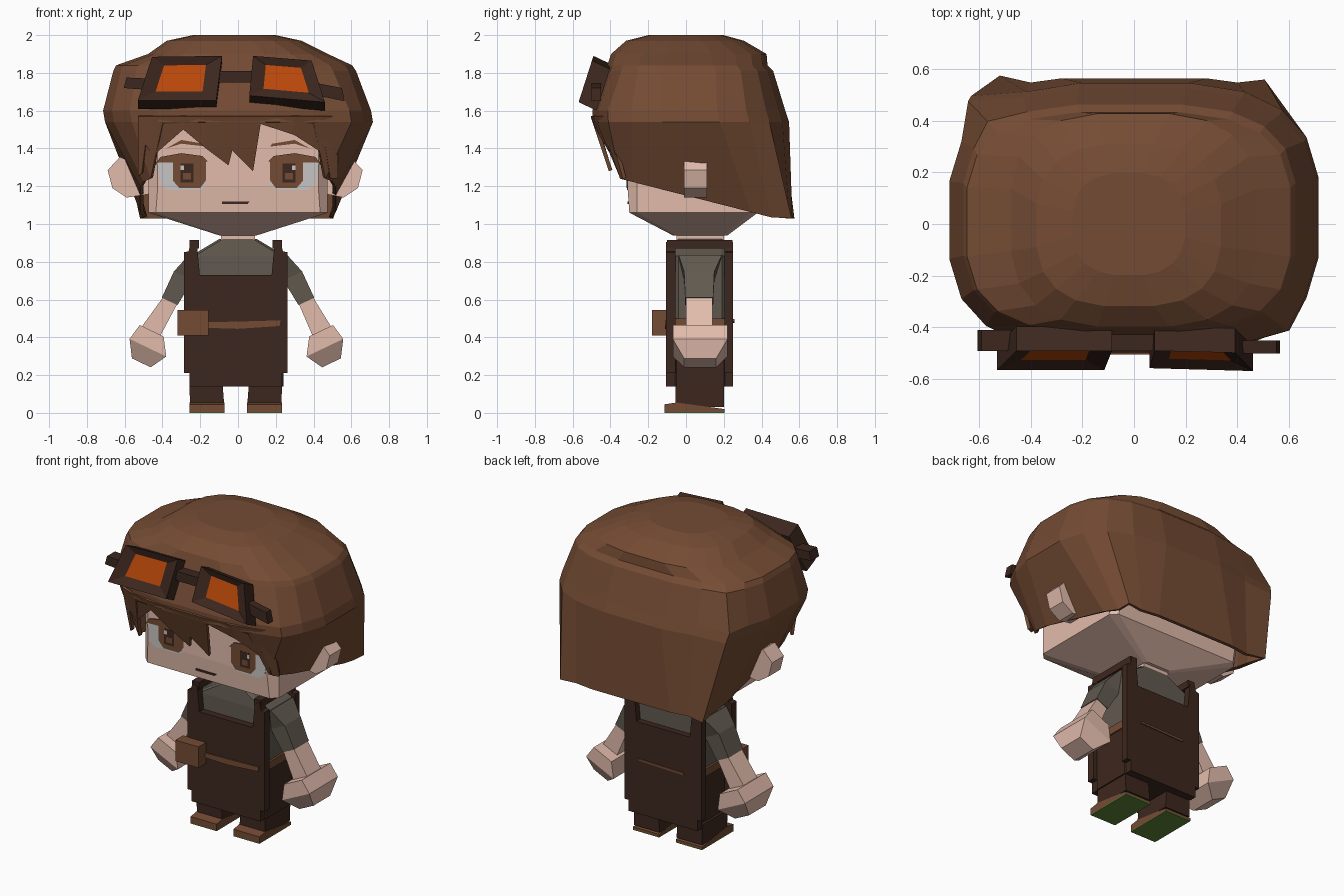
import bpy, bmesh, math
from mathutils import Vector

cube = bpy.data.objects.get("Cube")
if cube:
    bpy.data.objects.remove(cube, do_unlink=True)


def material(name, r, g, b):
    m = bpy.data.materials.new(name)
    m.use_nodes = True
    m.diffuse_color = (r, g, b, 1)
    m.node_tree.nodes["Principled BSDF"].inputs["Base Color"].default_value = (r, g, b, 1)
    return m


skin = material("skin", 0.76, 0.50, 0.41)
brown = material("warm brown", 0.175, 0.071, 0.034)
dark = material("dark leather", 0.046, 0.020, 0.013)
shirt = material("grey cloth", 0.120, 0.102, 0.079)
orange = material("orange glass", 0.50, 0.065, 0.003)
green = material("green sole", 0.11, 0.235, 0.037)
white = material("eye white", 0.57, 0.56, 0.55)


def build(name, verts, faces, mat, thick=0):
    bm = bmesh.new()
    vs = [bm.verts.new(v) for v in verts]
    for f in faces:
        bm.faces.new([vs[i] for i in f])
    bmesh.ops.recalc_face_normals(bm, faces=bm.faces)
    mesh = bpy.data.meshes.new(name)
    bm.to_mesh(mesh)
    bm.free()
    mesh.materials.append(mat)
    ob = bpy.data.objects.new(name, mesh)
    bpy.context.collection.objects.link(ob)
    if thick:
        mod = ob.modifiers.new("thickness", "SOLIDIFY")
        mod.thickness, mod.offset = thick, -1
    return ob


def loft(name, rings, mat, close_end=True, thick=0):
    n = len(rings[0])
    verts = [p for ring in rings for p in ring]
    faces = [(k * n + i, k * n + (i + 1) % n, (k + 1) * n + (i + 1) % n, (k + 1) * n + i)
             for k in range(len(rings) - 1) for i in range(n)]
    faces.append(tuple(range(n)))
    if close_end:
        faces.append(tuple(range(len(verts) - n, len(verts))))
    return build(name, verts, faces, mat, thick)


def plate(name, outline, y0, y1, mat):
    """Front outline of (x, z) points, extruded along y."""
    return loft(name, [[(x, y, z) for x, z in outline] for y in (y0, y1)], mat)


def box(name, x0, x1, y0, y1, z0, z1, mat):
    return plate(name, [(x0, z0), (x1, z0), (x1, z1), (x0, z1)], y0, y1, mat)


def chamfered(z, hx, y0, y1, c):
    """Rectangle ring with cut corners."""
    return [(-hx + c, y0, z), (hx - c, y0, z), (hx, y0 + c, z), (hx, y1 - c, z),
            (hx - c, y1, z), (-hx + c, y1, z), (-hx, y1 - c, z), (-hx, y0 + c, z)]


BACK_LEFT, BACK_RIGHT, FRONT_LEFT = 2, 7, 17


def oval(z, x0, x1, y0, y1, n, corners={}, count=20):
    """Squarish oval ring; corners maps a corner point to its outward scale."""
    ring = []
    for i in range(count):
        t = math.tau * (i + 0.5) / count
        c, s = math.cos(t), math.sin(t)
        x = (x0 + x1) / 2 + (x1 - x0) / 2 * math.copysign(abs(c) ** (2 / n), c)
        y = (y0 + y1) / 2 + (y1 - y0) / 2 * math.copysign(abs(s) ** (2 / n), s)
        k = corners.get(i, 1)
        ring.append((x * k, y * k, z))
    return ring


# Head and neck
loft("head", [chamfered(0.94, 0.10, -0.07, 0.22, 0.02), chamfered(1.06, 0.475, -0.30, 0.38, 0.04),
              chamfered(1.2, 0.475, -0.31, 0.42, 0.05), chamfered(1.7, 0.475, -0.31, 0.4, 0.05)], skin)
box("neck", -0.09, 0.09, -0.05, 0.20, 0.88, 0.97, skin)

# Hair cap, open below, with a hem that drops to the back
hem = []
for x, y, z in oval(0, -0.52, 0.52, -0.40, 0.565, 6, {BACK_LEFT: 1.09, BACK_RIGHT: 1.12}):
    if y < -0.34 and abs(x) < 0.45:
        hem.append((x, -0.47, 1.53))
    else:
        hem.append((x, y, max(1.03, 1.25 - 0.255 * (y + 0.39))))
loft("hair_cap", [oval(2.0, -0.24, 0.20, -0.20, 0.20, 2.6), oval(1.97, -0.38, 0.34, -0.32, 0.31, 2.8),
                  oval(1.90, -0.48, 0.48, -0.40, 0.43, 3), oval(1.84, -0.65, 0.61, -0.42, 0.435, 3.2),
                  oval(1.81, -0.665, 0.63, -0.43, 0.465, 3.2, {BACK_RIGHT: 1.05}),
                  oval(1.60, -0.72, 0.71, -0.50, 0.53, 3, {BACK_RIGHT: 1.12, FRONT_LEFT: 1.05}),
                  oval(1.54, -0.71, 0.72, -0.50, 0.55, 3, {BACK_RIGHT: 1.12, FRONT_LEFT: 1.05}),
                  hem], brown, close_end=False, thick=0.02)

# Jagged fringe following the front of the hair cap
tips = [(-.53, 1.25), (-.51, 1.27), (-.49, 1.42), (-.45, 1.36), (-.29, 1.50), (-.17, 1.40),
        (-.05, 1.31), (-.03, 1.39), (.08, 1.28), (.12, 1.53), (.30, 1.47), (.44, 1.38),
        (.46, 1.42), (.49, 1.24), (.53, 1.24)]


def fringe_point(x, z):
    depth = 0.505 - 0.33 * (1.57 - z)
    return (x, -depth * (1 - (abs(x) / 0.72) ** 3) ** (1 / 3), z)


rows = [fringe_point(x, 1.57) for x, z in tips] + [fringe_point(x, z) for x, z in tips]
k = len(tips)
build("fringe", rows, [(i, k + i, k + i + 1, i + 1) for i in range(k - 1)], brown, 0.02)

# Goggles: tilted frames with recessed glass
frames = {"right": [(-.455, 1.885), (-.085, 1.89), (-.115, 1.655), (-.53, 1.655)],
          "left": [(.08, 1.89), (.39, 1.865), (.46, 1.645), (.06, 1.68)]}
for side, quad in frames.items():
    front = [Vector((x, -0.49 - 0.32 * (1.89 - z), z)) for x, z in quad]
    mid = sum(front, Vector()) / 4
    back = [p + Vector((0, 0.095, -0.045)) for p in front]
    inner = [mid + (p - mid) * 0.6 + Vector((0, 0.025, 0)) for p in front]
    goggle = loft("goggle_" + side, [back, front, inner], dark)
    goggle.data.materials.append(orange)
    goggle.data.polygons[len(goggle.data.polygons) - 1].material_index = 1
box("goggle_bridge", -0.10, 0.08, -0.49, -0.41, 1.75, 1.81, dark)
plate("goggle_strap_right", [(-.605, 1.72), (-.48, 1.71), (-.47, 1.77), (-.59, 1.775)], -0.49, -0.41, dark)
plate("goggle_strap_left", [(.42, 1.68), (.565, 1.65), (.55, 1.72), (.42, 1.745)], -0.50, -0.45, dark)

# Ears, eyes and brows, mirrored
for s, side in ((-1, "right"), (1, "left")):
    def part(name, pts, y0, y1, mat):
        plate(name + "_" + side, [(s * x, z) for x, z in pts], y0, y1, mat)

    def strip(name, x0, x1, z0, z1, y, mat):
        part(name, [(x0, z0), (x1, z0), (x1, z1), (x0, z1)], y, -0.309, mat)

    out = 0.03 if s < 0 else 0.0
    part("ear", [(.46, 1.16), (.56 + out, 1.14), (.635 + out, 1.19), (.66 + out, 1.285),
                 (.595 + out, 1.355), (.48, 1.29)], -0.01, 0.11, skin)
    part("eye_white", [(.17, 1.20), (.21, 1.18), (.37, 1.18), (.41, 1.21), (.43, 1.33), (.17, 1.33)],
         -0.313, -0.309, white)
    part("iris", [(.17, 1.23), (.20, 1.19), (.31, 1.19), (.345, 1.23), (.345, 1.34), (.17, 1.34)],
         -0.314, -0.309, brown)
    strip("pupil", 0.235, 0.305, 1.22, 1.32, -0.315, dark)
    strip("iris_glow", 0.25, 0.29, 1.235, 1.27, -0.316, brown)
    strip("eye_glint", 0.285, 0.305, 1.285, 1.31, -0.317, white)
    part("eyelash", [(.16, 1.33), (.42, 1.325), (.445, 1.31), (.41, 1.355), (.30, 1.375), (.19, 1.36)],
         -0.318, -0.309, brown)
    part("eyebrow", [(.17, 1.41), (.30, 1.425), (.38, 1.40), (.30, 1.445), (.18, 1.425)],
         -0.315, -0.309, brown)
plate("mouth", [(-.085, 1.105), (.05, 1.105), (.06, 1.118), (-.085, 1.118)], -0.309, -0.301, dark)

# Shirt
loft("shirt", [chamfered(0.92, 0.10, -0.05, 0.20, 0.02), chamfered(0.83, 0.25, -0.06, 0.21, 0.02),
               chamfered(0.45, 0.23, -0.06, 0.21, 0.02)], shirt)

# Overall panels, front and back, with a neckline notch
MID = -0.012
half = [(.245, .14), (.245, .21), (.275, .21), (.275, .85), (.25, .855), (.238, .905), (.205, .89), (.19, .73)]
panel = [(MID + x, z) for x, z in half] + [(MID - x, z) for x, z in reversed(half)]
plate("overall_front", panel, -0.105, -0.055, dark)
plate("overall_back", panel, 0.205, 0.25, dark)
loft("trousers", [chamfered(0.48, 0.24, -0.06, 0.21, 0.01), chamfered(0.14, 0.24, -0.06, 0.21, 0.01)], dark)


def arm_section(s, x, z, w, y0, y1):
    u, v = 0.9 * w, 0.43 * w
    return [(s * (x - u), y0, z - v), (s * (x + u), y0, z + v),
            (s * (x + u), y1, z + v), (s * (x - u), y1, z - v)]


# Straps, arms, legs and shoes, mirrored
for s, side in ((-1, "right"), (1, "left")):
    box("strap_" + side, MID + s * 0.195, MID + s * 0.245, -0.10, 0.245, 0.87, 0.915, dark)
    loft("sleeve_" + side, [arm_section(s, 0.215, 0.815, 0.05, -0.04, 0.19),
                            arm_section(s, 0.29, 0.725, 0.055, -0.01, 0.15),
                            arm_section(s, 0.362, 0.59, 0.046, -0.004, 0.144)], shirt)
    out = 0.022 if s < 0 else 0.005
    loft("forearm_" + side, [arm_section(s, 0.362, 0.59, 0.042, 0.0, 0.14),
                             arm_section(s, 0.44 + out, 0.43, 0.055, 0.0, 0.14)], skin)
    loft("hand_" + side, [arm_section(s, 0.435 + out, 0.435, 0.07, -0.07, 0.22),
                          arm_section(s, 0.455 + out, 0.345, 0.108, -0.07, 0.22),
                          arm_section(s, 0.49 + out, 0.265, 0.055, -0.01, 0.16)], skin)
    leg = [(.07, .16), (.06, .03), (.242, .03), (.245, .16)]
    plate("leg_" + side, [(MID + s * x, z) for x, z in leg], -0.055, 0.2, dark)
    x0, x1 = MID + s * 0.06, MID + s * 0.245
    profile = [(-.115, .004), (.205, .004), (.205, .02), (-.05, .055), (-.115, .045)]
    loft("shoe_" + side, [[(x, y, z) for y, z in profile] for x in (x0, x1)], brown)
    box("sole_" + side, x0, x1, -0.115, 0.205, 0, 0.006, green)

# Belt and pouch
plate("belt_front", [(-.16, .45), (0, .445), (.22, .46), (.225, .49), (.05, .485), (-.16, .48)],
      -0.112, -0.104, brown)
plate("belt_back", [(-.16, .475), (.16, .485), (.16, .497), (-.16, .49)], 0.249, 0.256, brown)
for s, side in ((-1, "right"), (1, "left")):
    box("belt_side_" + side, s * 0.235, s * 0.248, -0.06, 0.21, 0.45, 0.5, brown)
box("pouch", -0.32, -0.155, -0.18, -0.10, 0.41, 0.545, brown)
